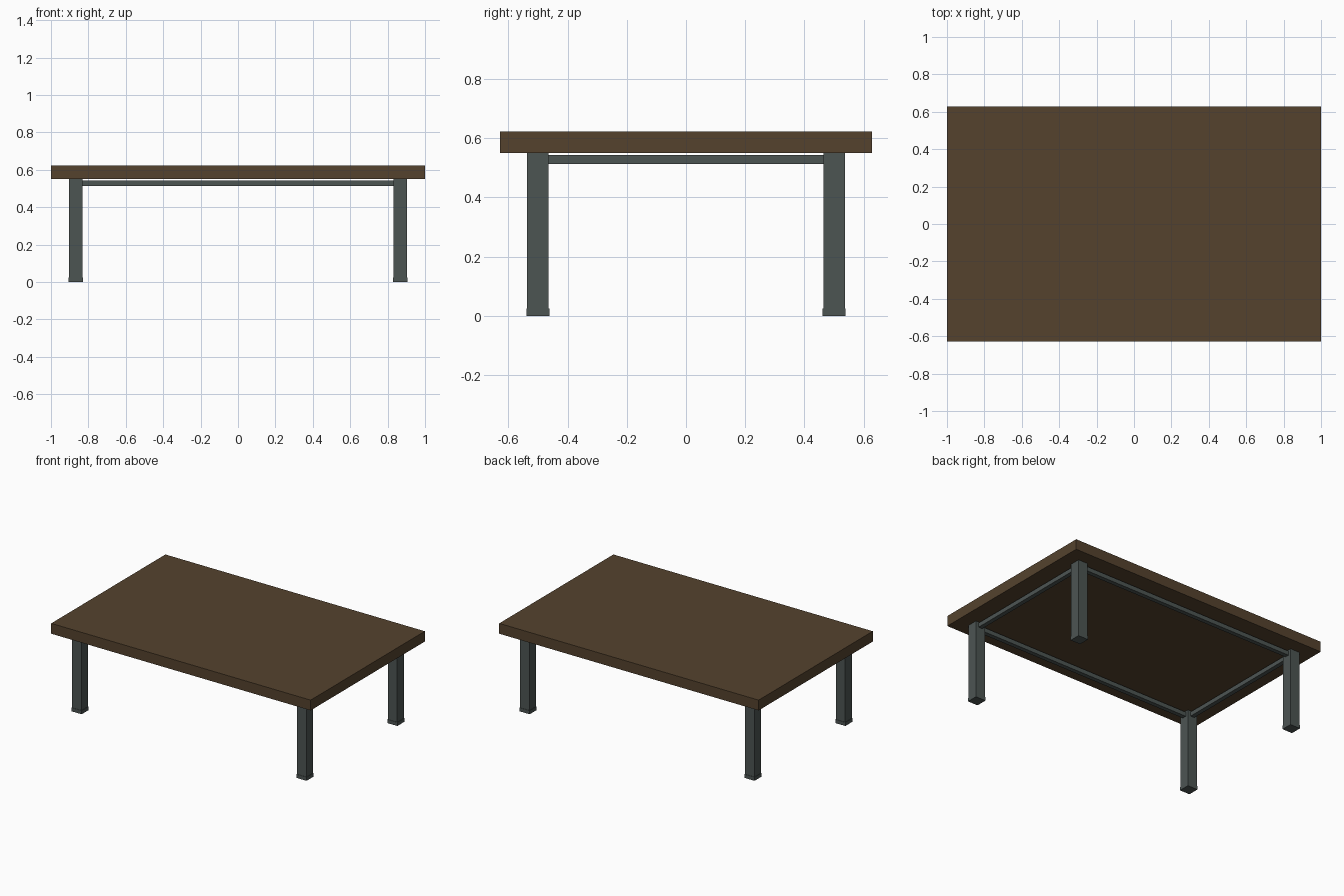
import bpy

cube = bpy.data.objects.get("Cube")
if cube:
    bpy.data.objects.remove(cube, do_unlink=True)


def make_material(name, rgb):
    mat = bpy.data.materials.new(name)
    mat.use_nodes = True
    color = (*rgb, 1)
    mat.diffuse_color = color
    mat.node_tree.nodes["Principled BSDF"].inputs["Base Color"].default_value = color
    return mat


def box(name, center, size, mat):
    bpy.ops.mesh.primitive_cube_add(size=1, location=center)
    obj = bpy.context.object
    obj.name = obj.data.name = name
    obj.scale = size
    bpy.ops.object.transform_apply(location=False, rotation=False, scale=True)
    obj.data.materials.append(mat)
    return obj


wood = make_material("dark brown wood", (0.09, 0.055, 0.027))
metal = make_material("grey green metal", (0.073, 0.09, 0.086))

LEG_X, LEG_Y = 0.867, 0.5
LEG, FOOT, RAIL = 0.072, 0.077, 0.03
TOP_Z, TOP_H = 0.55, 0.072
FOOT_H, RAIL_Z = 0.025, 0.528

# Table top
box("table_top", (0, 0, TOP_Z + TOP_H / 2), (2, 1.257, TOP_H), wood)

# Legs with slightly wider feet
for depth, y in (("front", -LEG_Y), ("back", LEG_Y)):
    for side, x in (("right", -LEG_X), ("left", LEG_X)):
        box(f"{depth}_{side}_leg", (x, y, TOP_Z / 2), (LEG, LEG, TOP_Z), metal)
        box(f"{depth}_{side}_foot", (x, y, FOOT_H / 2), (FOOT, FOOT, FOOT_H), metal)

# Rails between the legs, just below the top
for depth, y in (("front", -LEG_Y), ("back", LEG_Y)):
    box(f"{depth}_rail", (0, y, RAIL_Z), (2 * LEG_X - LEG, RAIL, RAIL), metal)
for side, x in (("right", -LEG_X), ("left", LEG_X)):
    box(f"{side}_rail", (x, 0, RAIL_Z), (RAIL, 2 * LEG_Y - LEG, RAIL), metal)
